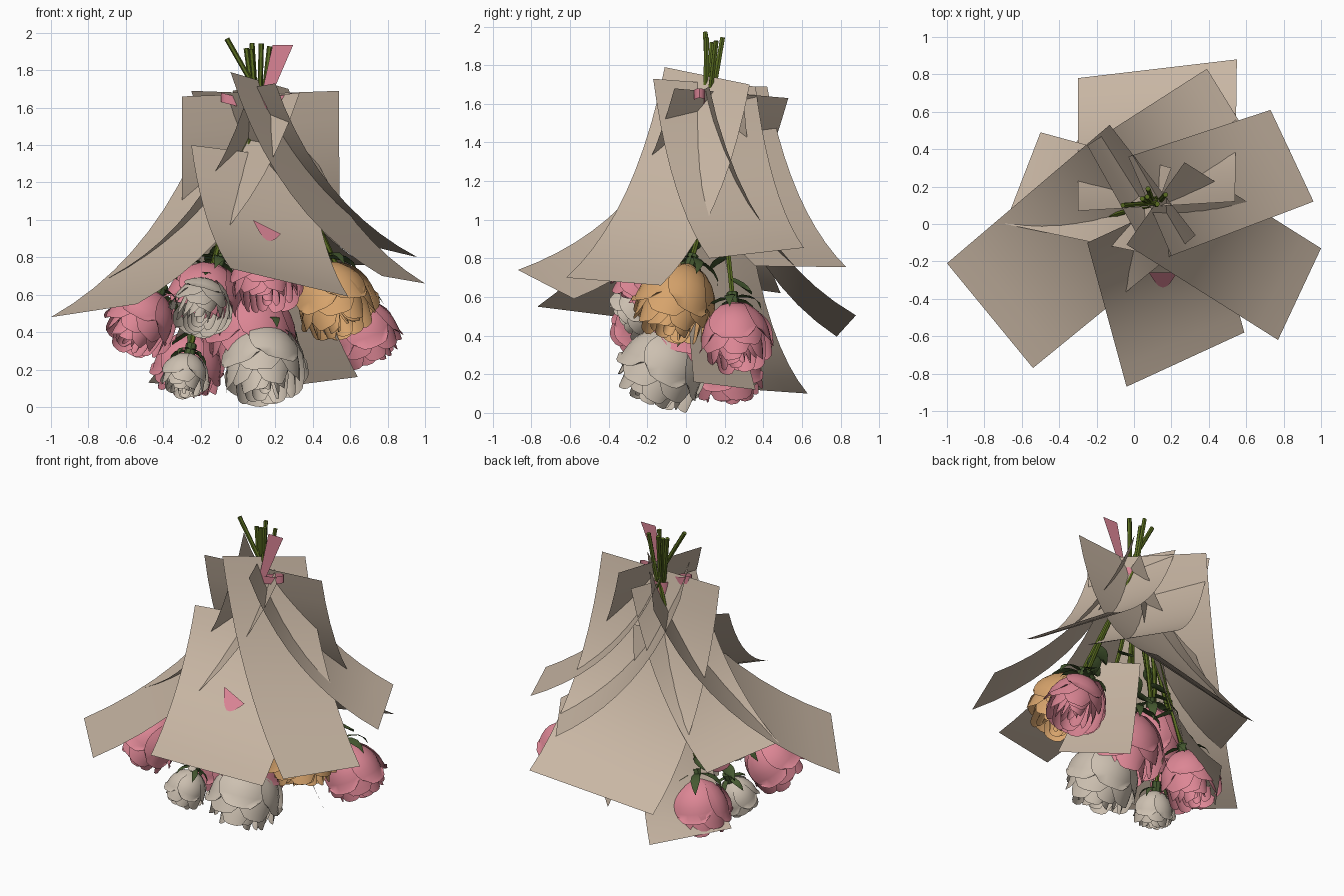
import bpy, bmesh, math, random
from mathutils import Vector

if "Cube" in bpy.data.objects:
    bpy.data.objects.remove(bpy.data.objects["Cube"])

random.seed(4)


def material(name, rgb):
    m = bpy.data.materials.new(name)
    m.diffuse_color = (*rgb, 1)
    m.use_nodes = True
    m.node_tree.nodes["Principled BSDF"].inputs["Base Color"].default_value = m.diffuse_color
    return m


PAPER = material("kraft_paper", (.58, .47, .37))
PINK = material("pink_petal", (.72, .24, .30))
CREAM = material("cream_petal", (.61, .53, .44))
ORANGE = material("orange_petal", (.68, .37, .15))
STEM = material("stem_green", (.10, .15, .015))
LEAF = material("leaf_green", (.06, .10, .03))
RIBBON = material("ribbon_pink", (.70, .23, .30))


def finish(name, bm, mat, angle=40):
    me = bpy.data.meshes.new(name)
    bm.to_mesh(me)
    bm.free()
    ob = bpy.data.objects.new(name, me)
    bpy.context.collection.objects.link(ob)
    me.materials.append(mat)
    bpy.context.view_layer.objects.active = ob
    ob.select_set(True)
    bpy.ops.object.shade_smooth_by_angle(angle=math.radians(angle))
    ob.select_set(False)
    return ob


def patch(bm, fn, nu, nv):
    """Grid surface from fn(u, v), u and v in 0..1."""
    g = [[bm.verts.new(fn(i / nu, j / nv)) for j in range(nv + 1)] for i in range(nu + 1)]
    for i in range(nu):
        for j in range(nv):
            bm.faces.new((g[i][j], g[i + 1][j], g[i + 1][j + 1], g[i][j + 1]))


def bezier(a, b, c, t):
    return a * (1 - t) ** 2 + b * 2 * t * (1 - t) + c * t * t


def sheet(name, top, bottom, flare=.3, drop=.7):
    """Paper sheet that falls steeply from its top edge and flares to its bottom edge."""
    def fn(u, v):
        p = Vector(top[0]).lerp(Vector(top[1]), u)
        q = Vector(bottom[0]).lerp(Vector(bottom[1]), u)
        m = p.lerp(q, flare)
        m.z = p.z + (q.z - p.z) * drop
        return bezier(p, m, q, v)
    bm = bmesh.new()
    patch(bm, fn, 4, 10)
    return finish(name, bm, PAPER)


def tube(bm, pts, r, sides=6):
    rings = []
    for i, p in enumerate(pts):
        d = (pts[min(i + 1, len(pts) - 1)] - pts[max(i - 1, 0)]).normalized()
        x = d.cross(Vector((0, 1, .1))).normalized()
        y = d.cross(x)
        rings.append([bm.verts.new(p + (x * math.cos(a) + y * math.sin(a)) * r)
                      for a in (2 * math.pi * k / sides for k in range(sides))])
    for a, b in zip(rings, rings[1:]):
        for k in range(sides):
            n = (k + 1) % sides
            bm.faces.new((a[k], a[n], b[n], b[k]))
    bm.faces.new(rings[0])
    bm.faces.new(rings[-1])


# Wrapping paper sheets: top edge, bottom edge
sheet("paper_front", [(-.25, -.10, 1.40), (.38, .19, 1.32)], [(-.04, -.87, .74), (.59, -.58, .59)])
sheet("paper_left", [(-.13, .53, 1.63), (.33, -.06, 1.68)], [(-1.0, -.21, .48), (-.54, -.77, .55)])
sheet("paper_front_right", [(-.04, -.11, 1.79), (.27, .33, 1.70)], [(.77, -.62, .70), (1.0, -.13, .66)])
sheet("paper_right", [(.20, -.17, 1.73), (-.03, .36, 1.69)], [(.96, .12, .80), (.73, .61, .855)])
sheet("paper_back", [(-.30, .07, 1.66), (.54, .12, 1.69)], [(-.30, .78, .395), (.55, .88, .505)], .24, .72)
sheet("paper_back_right", [(-.25, .42, 1.69), (.03, -.08, 1.68)], [(.39, .83, .755), (.68, .36, .76)])
sheet("paper_back_left", [(.2, .3, 1.6), (.03, -.15, 1.6)], [(-.50, .49, .62), (-.69, .0, .69)])
sheet("paper_inner_left", [(-.12, .08, 1.35), (.20, .28, 1.35)], [(-.48, .2, .13), (-.17, .63, .10)], .25, .75)
sheet("paper_inner_right", [(.30, -.02, .95), (.10, .18, .92)], [(.64, .04, .16), (.33, .36, .12)], .45, .55)

# Rose rings: radius, height, petal count, lip flare
RINGS = [(1.0, .82, 5, .12), (.93, .92, 5, .05), (.76, .98, 5, .02),
         (.56, 1.0, 4, 0), (.37, 1.0, 3, 0), (.18, .97, 2, 0)]
TIE = Vector((.11, .11, 1.60))


def rose(name, centre, R, mat, axis, long_stem=True):
    c, axis = Vector(centre), Vector(axis).normalized()
    L = R * 2.0
    base = c - axis * L * .5
    rot = Vector((0, 0, 1)).rotation_difference(axis)
    # Petals
    bm = bmesh.new()
    for k, (f, h, n, lip) in enumerate(RINGS):
        for i in range(n):
            mid = 2 * math.pi * (i + .5 * (k % 2)) / n + random.uniform(-.15, .15)
            hj = h * random.uniform(.93, 1.02)

            def fn(u, t):
                s = 2 * u - 1
                a = mid + s * math.pi / n * 1.3 * (.65 + .35 * math.sin(math.pi * t ** .8))
                curl = max(0, t - .75) / .25
                r = R * (f * math.sin(math.pi * .6 * t ** .65) * (1 + .07 * s) + lip * curl ** 2)
                z = L * (hj * t * (1 - .14 * s ** 4 * t) - lip * .5 * curl ** 2)
                return base + rot @ Vector((r * math.cos(a), r * math.sin(a), z))
            patch(bm, fn, 6, 7)
    finish(name + "_petals", bm, mat, 50)
    # Calyx with five sepals
    bm = bmesh.new()
    tube(bm, [base - axis * .05, base - axis * .02, base + axis * .02], .03, 8)
    for i in range(5):
        a0 = 2 * math.pi * i / 5

        def sepal(u, t):
            a = a0 + (2 * u - 1) * .5 * (1 - t)
            r = R * (.12 + .75 * math.sin(math.pi * .5 * t))
            return base + rot @ Vector((r * math.cos(a), r * math.sin(a), L * (.3 * t * t - .06)))
        patch(bm, sepal, 2, 4)
    finish(name + "_sepals", bm, LEAF)
    # Stem, bending through the tie; the long ones come out of the top
    off = Vector(((c.x - .1) * -.04 + random.uniform(-.02, .02), random.uniform(-.03, .03), 0))
    start, knot = base - axis * .03, TIE + off * .8
    bend = start - axis * .3
    end = TIE + off * 2 + Vector((0, .02, random.uniform(.28, .33)))
    if name == "pink_rose_left":
        end = Vector((-.06, .10, 1.95))
    bm = bmesh.new()
    tube(bm, [bezier(start, bend, knot, t / 8) for t in range(9)] + [end] * long_stem, .014)
    finish(name + "_stem", bm, STEM)
    # A pair of leaves on each stem
    bm = bmesh.new()
    for sgn in (-1, 1):
        p = bezier(start, bend, knot, .22 + .08 * sgn)
        ang = random.uniform(0, 6.28) + sgn * 1.5
        d = Vector((math.cos(ang), math.sin(ang), -.6)).normalized()
        side = d.cross(Vector((0, 0, 1))).normalized()

        def leaf(u, t):
            s = 2 * u - 1
            return p + d * .15 * t + side * s * .045 * math.sin(math.pi * t ** .8) + Vector((0, 0, .015 * abs(s)))
        patch(bm, leaf, 2, 5)
    finish(name + "_leaves", bm, LEAF)


rose("cream_rose_large", (.14, -.11, .225), .215, CREAM, (.02, -.5, -1))
rose("cream_rose_upper", (-.19, -.21, .53), .155, CREAM, (-.15, -.8, -.6), False)
rose("cream_rose_small", (-.28, -.14, .16), .12, CREAM, (-.2, -.4, -1), False)
rose("orange_rose", (.51, -.04, .57), .205, ORANGE, (.3, -.3, -.9))
rose("pink_rose_left", (-.51, -.18, .45), .18, PINK, (-.5, -.4, -.8))
rose("pink_rose_right", (.67, .26, .39), .18, PINK, (.4, .1, -1))
rose("pink_rose_back", (-.26, .22, .22), .18, PINK, (-.2, .12, -1))
rose("pink_rose_middle", (.08, .02, .40), .23, PINK, (0, -.15, -1))
rose("pink_rose_front", (.15, -.18, .68), .18, PINK, (.05, -.5, -.8), False)
rose("pink_rose_side", (-.17, -.03, .57), .20, PINK, (-.3, -.3, -.8), False)

# Ribbon band, two bow loops, the raised tail and the fold showing through the front sheet
bm = bmesh.new()
patch(bm, lambda u, v: Vector((.11 + .055 * math.cos(6.2832 * u), .09 + .055 * math.sin(6.2832 * u), 1.53 + .08 * v)), 16, 1)
finish("ribbon_band", bm, RIBBON)
for name, sgn in (("left", -1), ("right", 1)):
    bm = bmesh.new()
    patch(bm, lambda u, v: Vector((.10 + sgn * .19 * math.sin(math.pi * u), .07 + .03 * math.sin(2 * math.pi * u),
                                   1.58 + .05 * v + .05 * math.sin(math.pi * u))), 14, 1)
    finish("ribbon_loop_" + name, bm, RIBBON)
bm = bmesh.new()
patch(bm, lambda u, v: Vector((.13 + .11 * v + (u - .5) * (.04 + .07 * v), .06, 1.60 + .335 * v)), 1, 5)
finish("ribbon_tail", bm, RIBBON)
bm = bmesh.new()


def fold(u, v):
    x, y = .08 + .15 * u, -.26 - .08 * math.sin(math.pi * u) * v
    return Vector((x, y, .965 + .9 * (y + .26) - .5 * (x - .15)))


patch(bm, fold, 8, 2)
finish("ribbon_fold", bm, RIBBON)

# Rest the lowest petal on the ground by moving the flowers only
roses = [o for o in bpy.data.objects if "rose" in o.name]
low = min(v.co.z for o in roses for v in o.data.vertices)
for o in roses:
    o.location.z -= low
